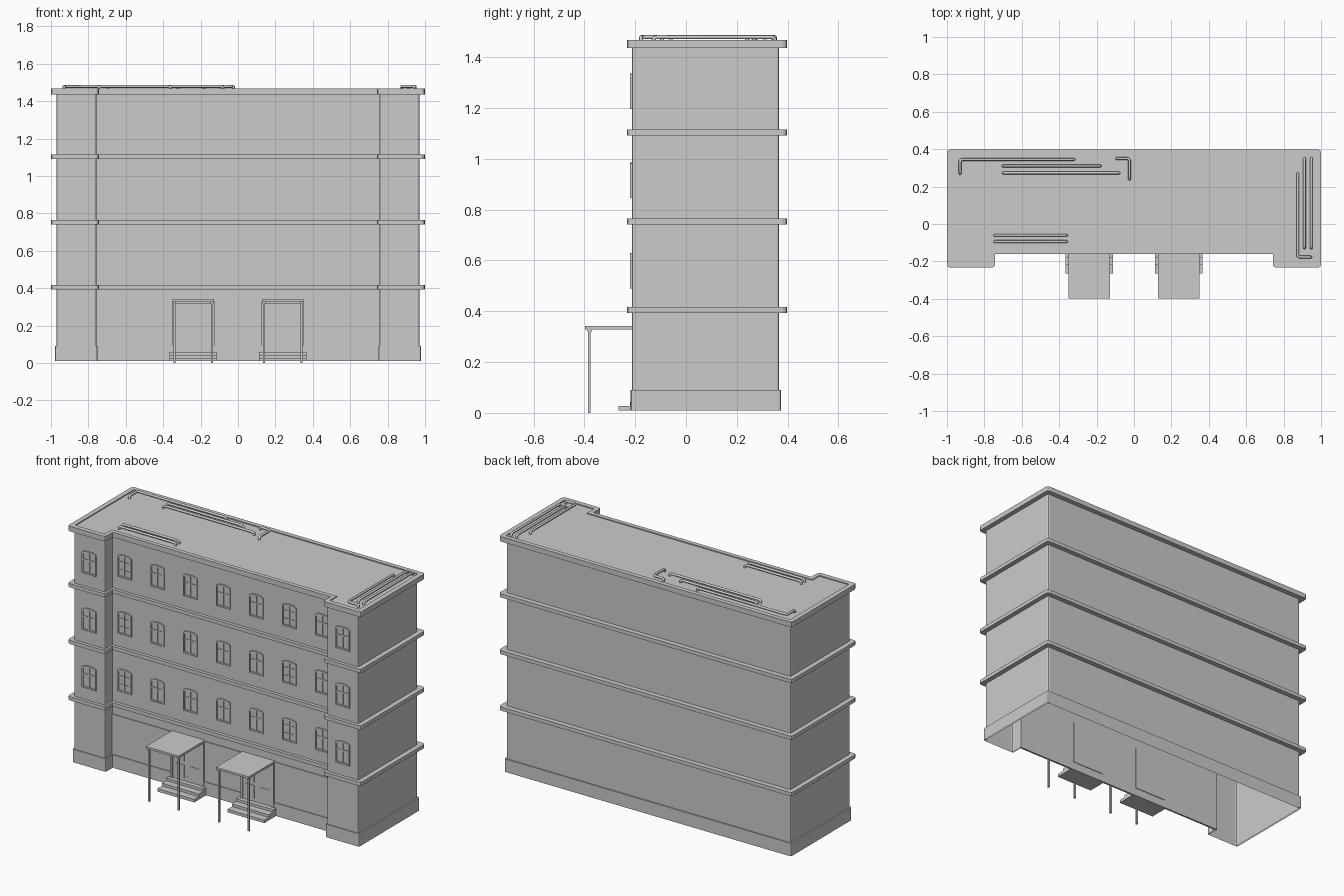
import bpy, bmesh, math
from mathutils import Vector

if "Cube" in bpy.data.objects:
    bpy.data.objects.remove(bpy.data.objects["Cube"])


def finish(name, bm):
    bmesh.ops.recalc_face_normals(bm, faces=bm.faces)
    me = bpy.data.meshes.new(name)
    bm.to_mesh(me)
    bm.free()
    ob = bpy.data.objects.new(name, me)
    bpy.context.collection.objects.link(ob)
    return ob


def loft(bm, loops, cap=False):
    """Skin a series of closed loops with equal point counts."""
    rows = [[bm.verts.new(p) for p in lp] for lp in loops]
    n = len(rows[0])
    for a, b in zip(rows, rows[1:]):
        for i in range(n):
            j = (i + 1) % n
            bm.faces.new((a[i], a[j], b[j], b[i]))
    if cap:
        bm.faces.new(rows[-1])


def add_box(bm, x0, x1, y0, y1, z0, z1):
    v = bmesh.ops.create_cube(bm, size=1)['verts']
    for p in v:
        p.co = ((x0 + x1) / 2 + p.co.x * (x1 - x0),
                (y0 + y1) / 2 + p.co.y * (y1 - y0),
                (z0 + z1) / 2 + p.co.z * (z1 - z0))


def boxes(name, dims):
    bm = bmesh.new()
    for d in dims:
        add_box(bm, *d)
    return finish(name, bm)


def footprint(X, yb, yf, xi, yc, r):
    """U-shaped plan with rounded convex corners; returns a loop maker by height."""
    pts = [(-X, yf), (-xi, yf), (-xi, yc), (xi, yc), (xi, yf), (X, yf), (X, yb), (-X, yb)]
    out = []
    for i, p in enumerate(pts):
        p = Vector(p)
        if i in (2, 3):
            out.append(p)
            continue
        a = (Vector(pts[i - 1]) - p).normalized() * r
        b = (Vector(pts[(i + 1) % 8]) - p).normalized() * r
        out += [p + a, p + (a + b) * 0.29, p + b]
    return lambda z: [(q.x, q.y, z) for q in out]


WALL_Y, WING_Y = -0.14, -0.213
body = footprint(0.97, 0.367, WING_Y, 0.757, WALL_Y, 0.009)
base = footprint(0.979, 0.374, -0.218, 0.75, -0.15, 0.009)
band = footprint(1.0, 0.398, -0.233, 0.743, -0.16, 0.016)
lip = footprint(0.97, 0.37, -0.203, 0.768, -0.134, 0.006)

# hollow outer walls, open below
bm = bmesh.new()
loft(bm, [body(0.01), body(1.44)])
finish("walls", bm)

# plinth
bm = bmesh.new()
loft(bm, [base(0.01), base(0.09), body(0.09)])
finish("plinth", bm)

# floor bands
for i, z in enumerate((0.394, 0.742, 1.092)):
    bm = bmesh.new()
    loft(bm, [body(z), band(z), band(z + 0.023), body(z + 0.023)])
    finish(f"floor_band_{i}", bm)

# roof with cornice and low rim
bm = bmesh.new()
loft(bm, [body(1.437), band(1.437), band(1.468), lip(1.468), lip(1.462)], cap=True)
finish("roof", bm)

# slightly raised ground floor facing
boxes("ground_floor_facing", [(-0.757, 0.757, -0.145, -0.138, 0.01, 0.337)])


# windows with shallow arched heads
def arch(w, h, rise, y, z0=0.0):
    top = [(w / 2 * math.cos(t), h - rise + rise * math.sin(t))
           for t in [math.pi * k / 8 for k in range(9)]]
    return [(x, y, z) for x, z in [(-w / 2, z0), (w / 2, z0)] + top]


def window_mesh(name, rails):
    bm = bmesh.new()
    o = arch(0.096, 0.14, 0.014, 0)
    f = arch(0.096, 0.14, 0.014, -0.007)
    i = arch(0.078, 0.131, 0.012, -0.007, 0.009)
    g = arch(0.078, 0.131, 0.012, -0.002, 0.009)
    loft(bm, [o, f, i, g], cap=True)
    add_box(bm, -0.004, 0.004, -0.006, -0.001, 0.008, 0.13)
    for z in rails:
        add_box(bm, -0.04, 0.04, -0.0055, -0.001, z - 0.004, z + 0.004)
    ob = finish(name, bm)
    me = ob.data
    bpy.data.objects.remove(ob)
    return me


cross = window_mesh("cross_window", [0.085])
railed = window_mesh("railed_window", [0.045, 0.095])
for fl, z in enumerate((0.49, 0.845, 1.196)):
    spots = [(-0.865, WING_Y, cross), (0.865, WING_Y, cross)]
    spots += [(0.225 * (k - 3), WALL_Y, railed if k in (0, 5) else cross) for k in range(7)]
    for k, (x, y, me) in enumerate(spots):
        ob = bpy.data.objects.new(f"window_{fl}_{k}", me)
        ob.location = (x, y, z)
        bpy.context.collection.objects.link(ob)

# entrances: steps, double door, canopy and posts
for side, c in (("left", -0.239), ("right", 0.239)):
    boxes(f"steps_{side}", [
        (c - 0.126, c + 0.126, -0.265, -0.14, 0.010, 0.028),
        (c - 0.126, c + 0.126, -0.220, -0.14, 0.028, 0.044),
        (c - 0.126, c + 0.126, -0.178, -0.14, 0.044, 0.060)])
    door = [(c - 0.108, c + 0.108, -0.148, -0.134, 0.06, 0.33),
            (c - 0.113, c - 0.100, -0.157, -0.134, 0.06, 0.33),
            (c + 0.100, c + 0.113, -0.157, -0.134, 0.06, 0.33),
            (c - 0.100, c + 0.100, -0.157, -0.134, 0.315, 0.33)]
    for s in (-1, 1):
        m = c + s * 0.05
        door += [(m - 0.046, m + 0.046, -0.152, -0.147, 0.062, 0.312),
                 (m - 0.03, m + 0.03, -0.155, -0.151, 0.08, 0.16),
                 (m - 0.03, m + 0.03, -0.155, -0.151, 0.18, 0.295)]
    boxes(f"door_{side}", door)
    boxes(f"canopy_{side}", [(c - 0.112, c + 0.112, -0.397, -0.14, 0.329, 0.342)])
    posts = []
    for s in (-1, 1):
        p = c + s * 0.101
        posts += [(p - 0.0055, p + 0.0055, -0.386, -0.375, 0.0, 0.33),
                  (p - 0.008, p + 0.008, -0.3885, -0.3725, 0.318, 0.33)]
    boxes(f"canopy_posts_{side}", posts)


# roof pipes, each end turned down into the roof
def pipe(name, plan, z=1.479, r=0.0075, bend=0.014):
    pts = [Vector((*plan[0], 1.46))] + [Vector((x, y, z)) for x, y in plan]
    pts.append(Vector((*plan[-1], 1.46)))
    path = [pts[0]]
    for a, p, b in zip(pts, pts[1:], pts[2:]):
        u, v = a - p, b - p
        s = p + u.normalized() * min(bend, u.length * 0.7)
        e = p + v.normalized() * min(bend, v.length * 0.7)
        for t in (0, 0.33, 0.67, 1):
            path.append(s * (1 - t) ** 2 + p * 2 * t * (1 - t) + e * t * t)
    path.append(pts[-1])
    cu = bpy.data.curves.new(name, 'CURVE')
    cu.dimensions = '3D'
    cu.bevel_depth = r
    cu.bevel_resolution = 2
    sp = cu.splines.new('POLY')
    sp.points.add(len(path) - 1)
    for q, p in zip(sp.points, path):
        q.co = (*p, 1)
    ob = bpy.data.objects.new(name, cu)
    bpy.context.collection.objects.link(ob)


runs = [
    [(-0.93, 0.27), (-0.93, 0.345), (-0.32, 0.345)],
    [(-0.70, 0.31), (-0.18, 0.31)],
    [(-0.70, 0.273), (-0.08, 0.273)],
    [(-0.093, 0.35), (-0.024, 0.35), (-0.024, 0.24)],
    [(-0.745, -0.06), (-0.36, -0.06)],
    [(-0.745, -0.094), (-0.36, -0.094)],
    [(0.875, 0.268), (0.875, -0.177), (0.945, -0.177)],
    [(0.911, 0.35), (0.911, -0.128)],
    [(0.948, 0.35), (0.948, -0.128)],
]
for i, run in enumerate(runs):
    pipe(f"roof_pipe_{i}", run)
